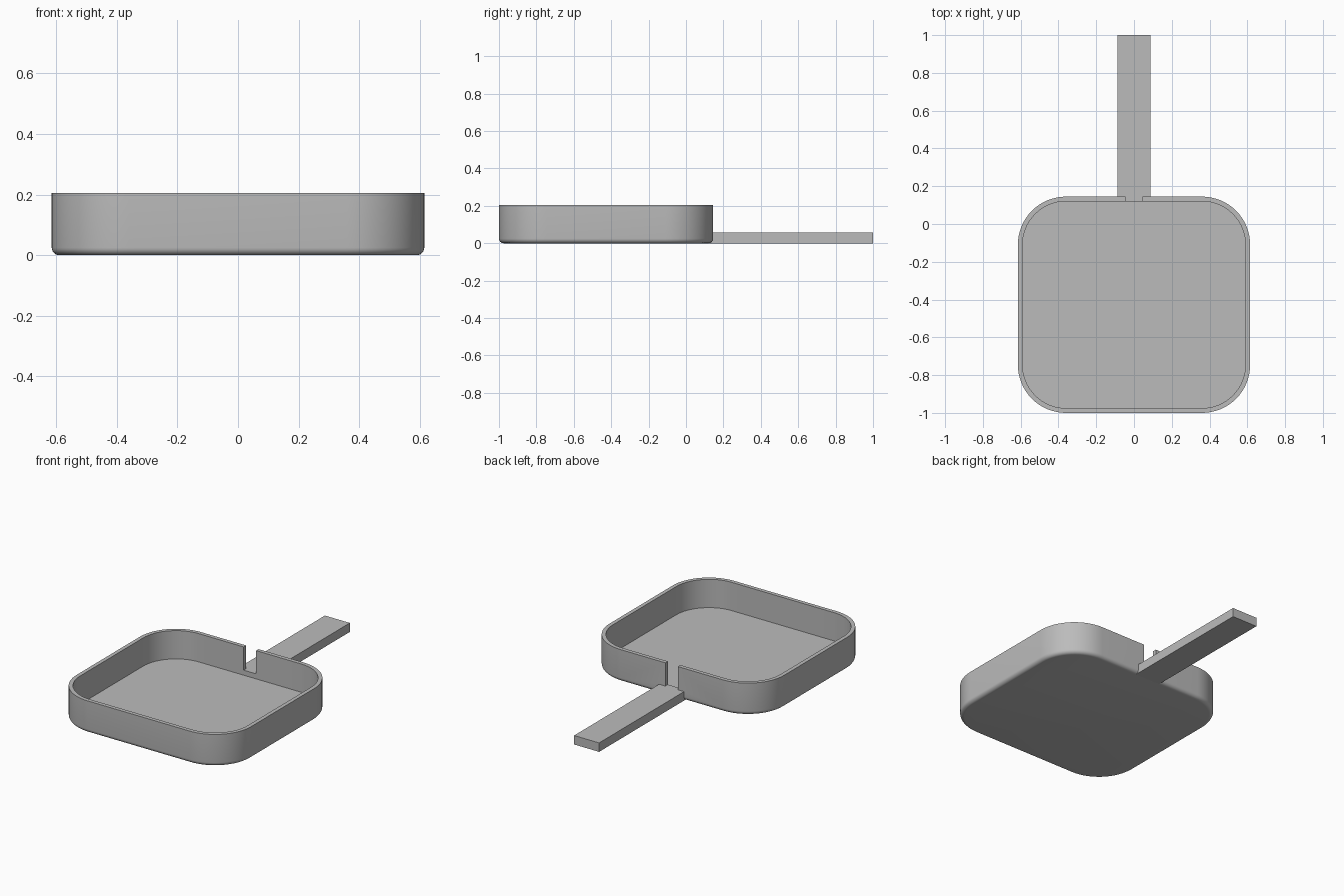
import bpy, bmesh, math

if "Cube" in bpy.data.objects:
    bpy.data.objects.remove(bpy.data.objects["Cube"])

HALF_X, FRONT, BACK = 0.615, -1.0, 0.145
HEIGHT, WALL, CORNER = 0.205, 0.025, 0.255
HANDLE_TOP = 0.057

grey = bpy.data.materials.new("plain grey")
grey.use_nodes = True
colour = (0.5, 0.5, 0.5, 1)
grey.diffuse_color = colour
grey.node_tree.nodes["Principled BSDF"].inputs["Base Color"].default_value = colour


def add_object(name, bm):
    bmesh.ops.recalc_face_normals(bm, faces=bm.faces)
    mesh = bpy.data.meshes.new(name)
    bm.to_mesh(mesh)
    bm.free()
    mesh.materials.append(grey)
    obj = bpy.data.objects.new(name, mesh)
    bpy.context.collection.objects.link(obj)
    return obj


def box(name, x, y0, y1, z0, z1):
    bm = bmesh.new()
    bmesh.ops.create_cube(bm, size=1)
    for v in bm.verts:
        v.co = (v.co.x * 2 * x,
                y1 if v.co.y > 0 else y0,
                z1 if v.co.z > 0 else z0)
    return add_object(name, bm)


def ring(bm, inset, z, steps=16):
    """Rounded-square loop, drawn inwards by inset."""
    verts = []
    radius = CORNER - inset
    mid, half_y = (FRONT + BACK) / 2, (BACK - FRONT) / 2
    for quarter, (sx, sy) in enumerate([(1, 1), (-1, 1), (-1, -1), (1, -1)]):
        for i in range(steps + 1):
            a = (quarter + i / steps) * math.pi / 2
            verts.append(bm.verts.new((sx * (HALF_X - CORNER) + radius * math.cos(a),
                                       mid + sy * (half_y - CORNER) + radius * math.sin(a), z)))
    return verts


# Tray: rounded bottom edge, outer wall, flat rim, inner wall, floor
arc = [i / 6 * math.pi / 2 for i in range(7)]
profile = [(WALL * (1 - math.sin(a)), WALL * (1 - math.cos(a))) for a in arc]
profile += [(0, HEIGHT), (WALL, HEIGHT), (WALL, WALL)]
bm = bmesh.new()
rings = [ring(bm, *p) for p in profile]
for low, high in zip(rings, rings[1:]):
    for i in range(len(low)):
        j = (i + 1) % len(low)
        bm.faces.new((low[i], low[j], high[j], high[i]))
bm.faces.new(rings[0])
bm.faces.new(rings[-1])
pan = add_object("tray_with_handle", bm)

# Flat handle joined to the back, and the slot in the wall above it
handle = box("handle_helper", 0.088, BACK - WALL + 0.001, 1.0, 0, HANDLE_TOP)
slot = box("slot_cutter", 0.044, BACK - 2 * WALL, BACK + WALL, HANDLE_TOP, HEIGHT + WALL)

bpy.ops.object.select_all(action='DESELECT')
bpy.context.view_layer.objects.active = pan
pan.select_set(True)
for helper, operation in ((handle, 'UNION'), (slot, 'DIFFERENCE')):
    mod = pan.modifiers.new(operation.lower(), 'BOOLEAN')
    mod.object, mod.operation, mod.solver = helper, operation, 'EXACT'
    bpy.ops.object.modifier_apply(modifier=mod.name)
    bpy.data.objects.remove(helper)
bpy.ops.object.shade_smooth_by_angle(angle=math.radians(30))
